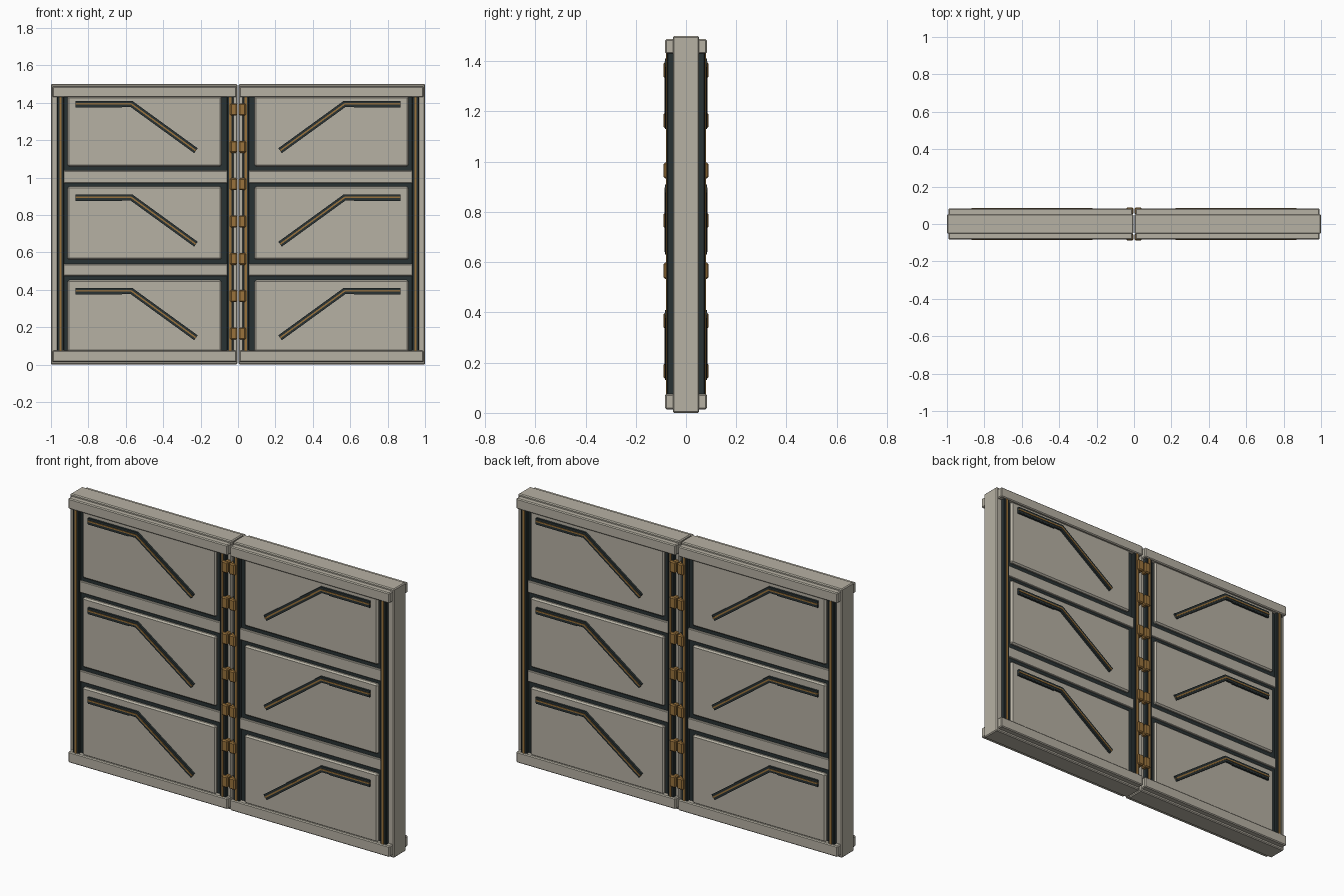
import bpy, bmesh
from mathutils import Vector

cube = bpy.data.objects.get("Cube")
if cube:
    bpy.data.objects.remove(cube, do_unlink=True)


def material(name, rgb):
    m = bpy.data.materials.new(name)
    m.use_nodes = True
    m.diffuse_color = (*rgb, 1)
    bsdf = next(n for n in m.node_tree.nodes if n.type == 'BSDF_PRINCIPLED')
    bsdf.inputs["Base Color"].default_value = (*rgb, 1)
    return m


STONE = material("warm_grey", (0.47, 0.44, 0.37))
DARK = material("dark_steel", (0.022, 0.032, 0.034))
BRASS = material("brass", (0.32, 0.17, 0.045))


def finish(name, bm, mat, bevel=0, both_sides=True):
    """Turn a bmesh of one leaf's front into a mirrored object."""
    bmesh.ops.recalc_face_normals(bm, faces=bm.faces)
    mesh = bpy.data.meshes.new(name)
    bm.to_mesh(mesh)
    bm.free()
    mesh.materials.append(mat)
    ob = bpy.data.objects.new(name, mesh)
    bpy.context.collection.objects.link(ob)
    if bevel:
        b = ob.modifiers.new("bevel", 'BEVEL')
        b.width, b.segments = bevel, 1
    mirror = ob.modifiers.new("mirror", 'MIRROR')
    mirror.use_axis = (True, both_sides, False)
    mirror.use_mirror_merge = False
    return ob


def box(name, mat, x, y, z, bevel=0, both_sides=True):
    """Box between pairs of x, y and z limits."""
    bm = bmesh.new()
    bmesh.ops.create_cube(bm, size=1)
    for v in bm.verts:
        v.co = Vector(r[0] if c < 0 else r[1] for c, r in zip(v.co, (x, y, z)))
    return finish(name, bm, mat, bevel, both_sides)


def band(name, mat, path, width, y):
    """Mitred flat band along an x-z path, between two depths."""
    pts = [Vector(p) for p in path]
    dirs = [(b - a).normalized() for a, b in zip(pts, pts[1:])]
    bm = bmesh.new()
    rings = []
    for i, p in enumerate(pts):
        d0, d1 = dirs[max(i - 1, 0)], dirs[min(i, len(dirs) - 1)]
        t = (d0 + d1).normalized()
        side = Vector((-t.y, t.x)) * (width / 2 / t.dot(d1))
        a, b = p + side, p - side
        rings.append([bm.verts.new((q.x, d, q.y)) for q, d in
                      ((a, y[0]), (b, y[0]), (b, y[1]), (a, y[1]))])
    for r, s in zip(rings, rings[1:]):
        for k in range(4):
            n = (k + 1) % 4
            bm.faces.new((r[k], r[n], s[n], s[k]))
    bm.faces.new(rings[0])
    bm.faces.new(rings[-1])
    return finish(name, bm, mat)


# Door leaves and the dark recessed backing
box("leaf_core", STONE, (0.004, 1.0), (-0.052, 0.052), (0, 1.5), 0.005, False)
box("recess_backing", DARK, (0.046, 0.94), (-0.056, -0.045), (0.06, 1.44))

# Top and bottom rails
for name, z in (("bottom_rail", (0.014, 0.075)), ("top_rail", (1.43, 1.488))):
    box(name, STONE, (0.008, 0.992), (-0.083, -0.04), z, 0.005)

# Cross rails between the panels
for i, z in enumerate(((0.475, 0.537), (0.972, 1.037))):
    box(f"cross_rail_{i + 1}", STONE, (0.05, 0.937), (-0.066, -0.045), z, 0.003)

# Raised panels with an angled brace strip on each
for i, z in enumerate(((0.07, 0.452), (0.562, 0.952), (1.06, 1.435))):
    box(f"panel_{i + 1}", STONE, (0.088, 0.912), (-0.072, -0.045), z, 0.008)
    h = 0.394 + 0.5 * i
    path = ((0.87, h), (0.57, h), (0.225, h - 0.25))
    band(f"brace_{i + 1}", DARK, path, 0.032, (-0.083, -0.065))
    band(f"brace_inlay_{i + 1}", BRASS, path, 0.008, (-0.086, -0.07))
    box(f"brace_plate_{i + 1}", DARK, (0.62, 0.87), (-0.082, -0.065),
        (h - 0.02, h + 0.016))

# Upright dark bars with brass inlay at both edges of each leaf
for name, x in (("inner", (0.024, 0.06)), ("outer", (0.93, 0.967))):
    mid = sum(x) / 2
    box(f"{name}_post", DARK, x, (-0.075, -0.045), (0.06, 1.44), 0.003)
    box(f"{name}_post_inlay", BRASS, (mid - 0.006, mid + 0.006),
        (-0.079, -0.06), (0.06, 1.44))

# Column of hinge blocks along the meeting edge
for i in range(7):
    c = 0.167 + 0.1995 * i
    box(f"hinge_{i + 1}", BRASS, (0.004, 0.042), (-0.089, -0.05),
        (c - 0.032, c + 0.032), 0.006)
